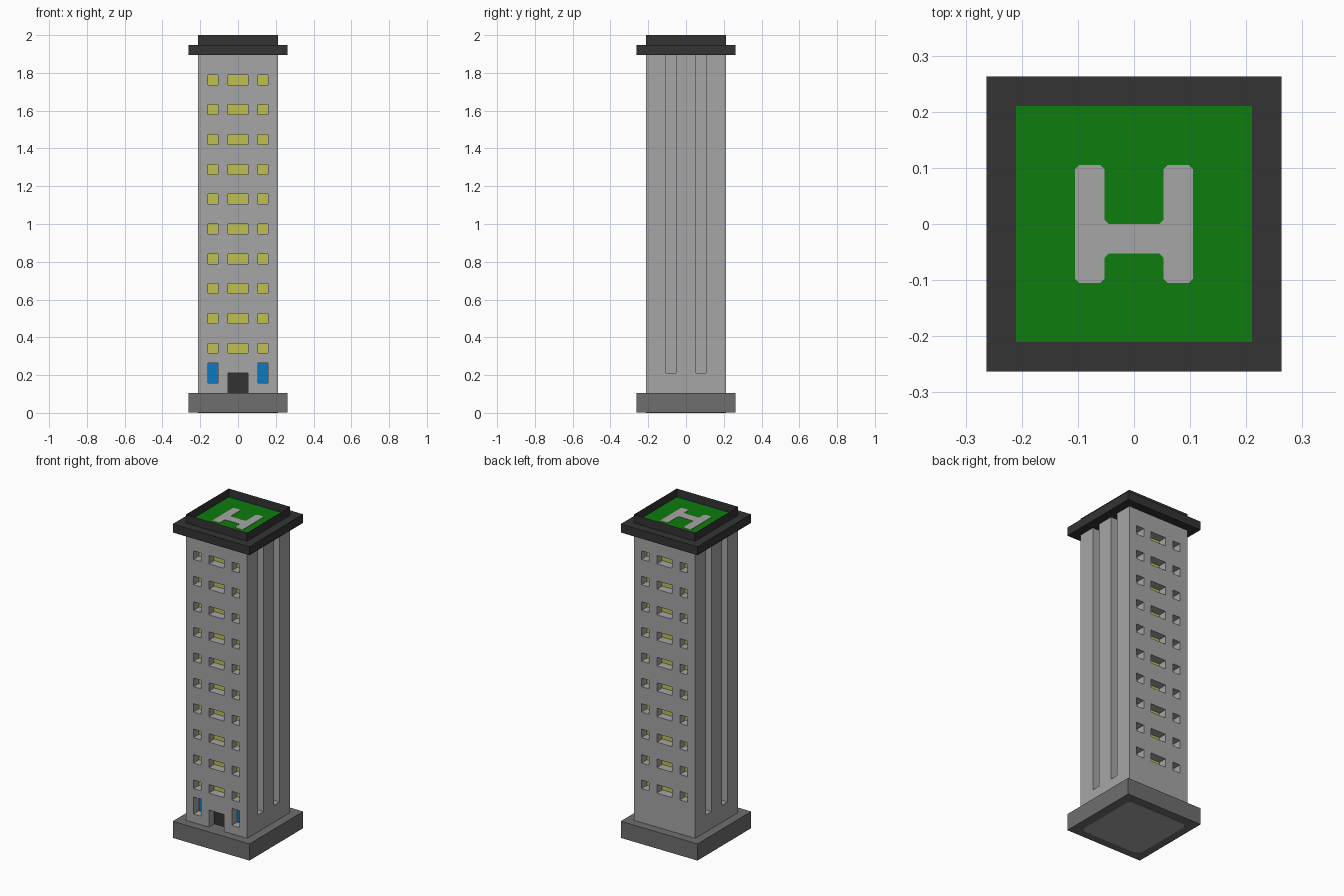
import bpy, bmesh
from mathutils import Vector

U = 2 / 38  # one building block

if "Cube" in bpy.data.objects:
    bpy.data.objects.remove(bpy.data.objects["Cube"], do_unlink=True)


def material(name, rgb):
    m = bpy.data.materials.new(name)
    m.use_nodes = True
    m.diffuse_color = (*rgb, 1)
    bsdf = next(n for n in m.node_tree.nodes if n.type == 'BSDF_PRINCIPLED')
    bsdf.inputs["Base Color"].default_value = (*rgb, 1)
    bsdf.inputs["Roughness"].default_value = 0.8
    return m


WALL = material("wall grey", (0.381, 0.381, 0.381))
STONE = material("base grey", (0.156, 0.156, 0.156))
DARK = material("charcoal", (0.034, 0.034, 0.034))
YELLOW = material("window yellow", (0.53, 0.53, 0.08))
BLUE = material("window blue", (0.004, 0.19, 0.55))
GREEN = material("pad green", (0.004, 0.205, 0.004))


def add_prism(bm, outline, z0, z1):
    """Extrude a counter-clockwise outline (in blocks); return its top face."""
    low = [bm.verts.new((x * U, y * U, z0 * U)) for x, y in outline]
    high = [bm.verts.new((x * U, y * U, z1 * U)) for x, y in outline]
    bm.faces.new(low[::-1])
    top = bm.faces.new(high)
    n = len(outline)
    for i in range(n):
        j = (i + 1) % n
        bm.faces.new((low[i], low[j], high[j], high[i]))
    return top


def rect(x0, x1, y0, y1):
    return [(x0, y0), (x1, y0), (x1, y1), (x0, y1)]


def square(r):
    return rect(-r, r, -r, r)


def chamfered(outline, d):
    """Cut every corner of an outline by d."""
    pts = [Vector(p) for p in outline]
    out = []
    for i, p in enumerate(pts):
        for q in (pts[i - 1], pts[(i + 1) % len(pts)]):
            out.append(tuple(p + (q - p).normalized() * d))
    return out


def finish(name, bm, *mats):
    mesh = bpy.data.meshes.new(name)
    bm.to_mesh(mesh)
    bm.free()
    for m in mats:
        mesh.materials.append(m)
    ob = bpy.data.objects.new(name, mesh)
    bpy.context.collection.objects.link(ob)
    return ob


def prism(name, outline, z0, z1, mat):
    bm = bmesh.new()
    add_prism(bm, outline, z0, z1)
    return finish(name, bm, mat)


# Base plinth with the tower's footprint showing underneath
prism("base", square(5), 0.04, 2, STONE)
prism("base_underside", chamfered(square(4), 0.5), 0, 0.06, WALL)

# Tower shaft
tower = prism("tower", square(4), 2, 36, WALL)
for m in (YELLOW, BLUE, DARK):
    tower.data.materials.append(m)

# Openings, each one block deep
bm = bmesh.new()
COLUMNS = ((-3, -2), (-1, 1), (2, 3))
for y0, y1 in ((-5, -3), (3, 5)):                  # front and back windows
    for row in range(10):
        for x0, x1 in COLUMNS:
            add_prism(bm, rect(x0, x1, y0, y1), 6 + 3 * row, 7 + 3 * row)
for x0, x1 in (COLUMNS[0], COLUMNS[2]):            # tall ground-floor windows
    add_prism(bm, rect(x0, x1, -5, -3), 3, 5)
add_prism(bm, rect(-1, 1, -5, -3), 1, 4)           # doorway
for x0, x1 in ((-5, -3), (3, 5)):                  # side grooves
    for y0 in (-2, 1):
        add_prism(bm, rect(x0, x1, y0, y0 + 1), 4, 37)
cutter = finish("opening_cutter", bm, WALL)
cutter.hide_render = True

cut = tower.modifiers.new("openings", 'BOOLEAN')
cut.operation = 'DIFFERENCE'
cut.solver = 'EXACT'
cut.object = cutter
bpy.context.view_layer.objects.active = tower
bpy.ops.object.modifier_apply(modifier=cut.name)
bpy.data.objects.remove(cutter, do_unlink=True)

# Colour the panes and the door at the back of the openings
for f in tower.data.polygons:
    c = f.center / U
    f.material_index = 0
    if abs(f.normal.y) > 0.9 and abs(abs(c.y) - 3) < 0.05 and abs(c.x) < 2.95:
        if c.z > 5.5:
            f.material_index = 1
        else:
            f.material_index = 3 if abs(c.x) < 1 else 2

# Roof slab and sunken landing pad inside a raised rim
prism("roof_slab", square(5), 36, 37, DARK)
bm = bmesh.new()
top = add_prism(bm, square(4), 36.95, 38)
bmesh.ops.inset_region(bm, faces=[top], thickness=U)
floor = bmesh.ops.extrude_face_region(bm, geom=[top])
bm.faces.remove(top) if top.is_valid else None
pad = [g for g in floor["geom"] if isinstance(g, bmesh.types.BMFace)][0]
bmesh.ops.translate(bm, verts=pad.verts, vec=(0, 0, -0.98 * U))
pad.material_index = 1
bmesh.ops.recalc_face_normals(bm, faces=bm.faces)
finish("roof_rim", bm, DARK, GREEN)

# Landing mark: two bars joined by a crossbar
mark = [(-2, -2), (-1, -2), (-1, -1), (1, -1), (1, -2), (2, -2),
        (2, 2), (1, 2), (1, 0), (-1, 0), (-1, 2), (-2, 2)]
prism("landing_mark", chamfered(mark, 0.14), 37.0, 37.06, WALL)
